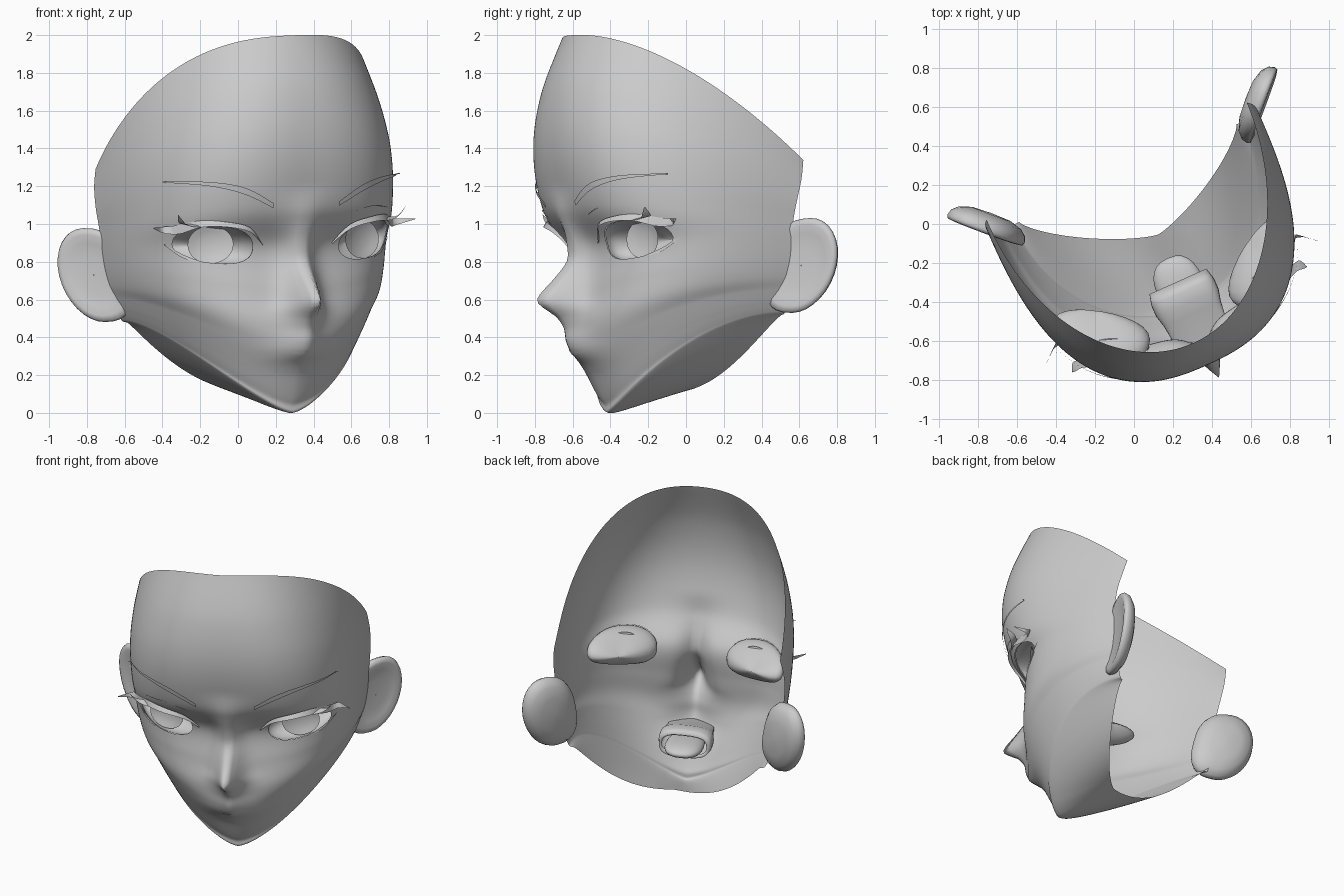
import bpy, bmesh, math
from mathutils import Matrix, Vector
from mathutils.bvhtree import BVHTree

if "Cube" in bpy.data.objects:
    bpy.data.objects.remove(bpy.data.objects["Cube"])

# Head is modelled symmetric, then turned and slightly rolled
M = (Matrix.Translation((0.062, 0.028, 0.8)) @ Matrix.Rotation(math.radians(24.2), 4, 'Z')
     @ Matrix.Rotation(-0.033, 4, 'Y') @ Matrix.Translation((0, 0, -0.8)))
EU, EZ, EW, EH, TILT = .435, .903, .185, .097, .12  # eye opening


def finish(name, bm):
    bmesh.ops.recalc_face_normals(bm, faces=bm.faces)
    bm.transform(M)
    me = bpy.data.meshes.new(name)
    bm.to_mesh(me)
    bm.free()
    for p in me.polygons:
        p.use_smooth = True
    ob = bpy.data.objects.new(name, me)
    bpy.context.collection.objects.link(ob)
    return ob


def loft(name, rings, closed=True, cap=False):
    bm = bmesh.new()
    vs = [[bm.verts.new(p) for p in r] for r in rings]
    n = len(vs[0])
    for a, b in zip(vs, vs[1:]):
        for i in range(n if closed else n - 1):
            j = (i + 1) % n
            bm.faces.new((a[i], a[j], b[j], b[i]))
    if cap:
        bm.faces.new(vs[-1])
    bmesh.ops.remove_doubles(bm, verts=bm.verts, dist=1e-5)
    return finish(name, bm)


def spline(keys, x):
    i = min(int(x), len(keys) - 2)
    t = x - i
    p = [keys[max(0, min(len(keys) - 1, i + k))] for k in (-1, 0, 1, 2)]
    return [0.5 * (2 * b + (c - a) * t + (2 * a - 5 * b + 4 * c - d) * t * t
                   + (3 * b - a - 3 * c + d) * t ** 3) for a, b, c, d in zip(*p)]


def table(tab, z):
    for i, (a, b) in enumerate(zip(tab, tab[1:])):
        if a[0] <= z <= b[0]:
            return spline(tab, i + (z - a[0]) / (b[0] - a[0]))[1:]
    return 0, 0.1


def power(c, e):
    return math.copysign(abs(c) ** e, c)


# Face rows: front height, front depth, half width, back position, back height, roundness, rise
ROWS = [(.11, .10, .61, .25, .50, 1.3, 2.3), (0, .46, .635, .25, .505, 1.95, 1.45),
        (.05, .51, .65, .25, .525, 2.05, 1.45), (.17, .57, .672, .25, .575, 2.15, 1.45),
        (.31, .635, .695, .25, .64, 2.25, 1.4), (.45, .655, .715, .25, .70, 2.4, 1.4),
        (.65, .63, .732, .25, .79, 2.6, 1.4), (.88, .615, .745, .25, .91, 2.8, 1.4),
        (1.1, .745, .752, .26, 1.01, 2.75, 1.4), (1.4, .81, .758, .28, 1.11, 2.6, 1.4),
        (1.7, .785, .75, .31, 1.22, 2.3, 1.4), (2, .68, .73, .33, 1.315, 2.0, 1.4)]
# Nose and lips: height, projection, width
NOSE = [(.2, 0, .13), (.26, .015, .13), (.31, .055, .12), (.34, .07, .12), (.38, .08, .11),
        (.45, .09, .1), (.51, .14, .095), (.56, .225, .085), (.6, .262, .075), (.7, .185, .075),
        (.8, .115, .08), (.9, .1, .085), (1.02, .05, .12), (1.2, 0, .15)]


def face_row(x):
    z0, F, W, vb, zb, n, e = spline(ROWS, x)
    t = max(0, min(1, (z0 - .3) / 1.2)) if x > 1 else 0
    out = []
    for i in range(-46, 47):
        a = math.pi / 2 * (abs(i) / 46) ** 1.15
        su = math.sin(a) ** (2 / n)
        fv = 1 - max(0, math.cos(a)) ** (2 / n)
        f = (1 - t) * su ** e + t * fv ** 1.35
        u = math.copysign(W * su, i)
        z = max(0, z0 + (zb - z0) * f)
        h, w = table(NOSE, z) if x > 1.5 else (0, .1)
        v = -F + (vb + F) * fv - h * math.exp(-(abs(u) / w) ** 1.5)
        out.append((u, v, z))
    return out


def eye_r(u, z):
    du = abs(abs(u) - EU) / EW
    dz = abs(z - EZ - TILT * (abs(u) - EU)) / EH
    return (du ** 2.3 + dz ** 2.3) ** (1 / 2.3)


# Face shell with snapped eye openings
bm = bmesh.new()
per = 9
grid = [[bm.verts.new(p) for p in face_row(k / per)] for k in range((len(ROWS) - 1) * per + 1)]
for a, b in zip(grid, grid[1:]):
    for i in range(len(a) - 1):
        bm.faces.new((a[i], a[i + 1], b[i + 1], b[i]))
for k in range(3):  # soften the jaw ridge
    bmesh.ops.smooth_vert(bm, verts=[v for r in grid[3:26] for v in r[1:-1] if abs(v.co.x) > .12], factor=.5,
                          use_axis_x=True, use_axis_y=True, use_axis_z=True)
bm.normal_update()
BVH = BVHTree.FromBMesh(bm)


def on_face(u, z, off=0):
    r = math.copysign(min(abs(u), .67), u)
    hit = BVH.ray_cast(Vector((r, -3, z)), Vector((0, 1, 0)))[0]
    return Vector((u, (hit.y if hit else -.5) - off, z))


hole = []
for f in bm.faces:
    c = f.calc_center_median()
    if c.y < -.2 and eye_r(c.x, c.z) < 1:
        hole.append(f)
inside = set(hole)
rim = {v for f in hole for v in f.verts if any(g not in inside for g in v.link_faces)}
bmesh.ops.delete(bm, geom=hole, context='FACES')
for v in rim:
    r = eye_r(v.co.x, v.co.z)
    u = math.copysign(EU + (abs(v.co.x) - EU) / r, v.co.x)
    v.co = on_face(u, EZ + (v.co.z - EZ) / r)
finish("face", bm)


def ribbon(name, low, up, s=1, steps=20):
    rings = []
    for k in range(steps + 1):
        x = k / steps * (len(low) - 1)
        a, b = spline(low, x), spline(up, x)
        ring = []
        for w in (0, .5, 1):
            u, z, o = [p + (q - p) * w for p, q in zip(a, b)]
            ring.append(on_face(s * u, z, o))
        rings.append(ring)
    loft(name, rings, closed=False)


for s, side in ((-1, "left"), (1, "right")):
    # Eye white: bowl behind the opening
    edge = []
    for k in range(48):
        a = 2 * math.pi * k / 48
        du = EW * power(math.cos(a), 2 / 2.3)
        edge.append(on_face(s * (EU + du), EZ + TILT * du + EH * power(math.sin(a), 2 / 2.3), -.004))
    mid = Vector((s * EU, -.50, EZ))
    rings = []
    for k in range(9):
        b = math.pi / 2 * k / 8
        r = max(.01, math.cos(b)) * (1 + .3 * math.sin(2 * b))
        rings.append([mid + (p - mid) * r + Vector((0, .18 * math.sin(b), 0)) for p in edge])
    loft("eye_white_" + side, rings, cap=True)

    # Iris: shallow dish turned a little outwards
    rings = []
    for r, d in ((.115, 0), (.08, .012), (.045, .02), (.004, .022)):
        rings.append([Vector((s * (.44 + r * math.cos(a)), -.48 + .35 * r * math.cos(a) + d,
                              .905 + .88 * r * math.sin(a))) for a in [math.pi * k / 16 for k in range(32)]])
    loft("iris_" + side, rings, cap=True)

    # Brow
    ribbon("brow_" + side, [(.19, 1.09, .012), (.34, 1.165, .012), (.5, 1.215, .015), (.69, 1.243, .05)],
           [(.19, 1.115, .012), (.34, 1.2, .012), (.5, 1.238, .015), (.69, 1.247, .05)], s)
    # Upper lashes with two outer spikes
    ribbon("upper_lash_" + side,
           [(.2, .89, .02), (.29, .965, .035), (.42, .997, .05), (.54, 1.0, .05), (.63, .965, .05), (.76, 1.0, .12)],
           [(.2, .895, .01), (.29, .99, .01), (.42, 1.025, .01), (.54, 1.035, .01), (.64, 1.01, .02), (.76, 1.005, .12)], s)
    ribbon("lash_spike_" + side, [(.50, 1.0, .03), (.60, 1.01, .09), (.66, 1.07, .17)],
           [(.58, 1.02, .02), (.635, 1.025, .09), (.66, 1.072, .17)], s, 8)
    # Lid crease and lower lash
    ribbon("lid_crease_" + side, [(.25, 1.04, .006), (.4, 1.08, .006), (.56, 1.07, .006)],
           [(.25, 1.042, .006), (.4, 1.087, .006), (.56, 1.072, .006)], s)
    ribbon("lower_lash_" + side, [(.5, .808, .005), (.58, .84, .012), (.65, .91, .015)],
           [(.5, .817, .005), (.575, .855, .006), (.65, .915, .015)], s)

    # Ear: shallow dished front, domed back, squarer where it meets the head
    d, n = Vector((.7 * s, .7, 0)), Vector((.7 * s, -.7, 0))
    rings = []
    for r, o in ((.01, .01), (.4, .01), (.68, .016), (.86, .026), (.97, .022), (1, .005),
                 (.96, -.025), (.8, -.055), (.5, -.075), (.01, -.08)):
        ring = []
        for k in range(32):
            a = 2 * math.pi * k / 32
            c, e = math.cos(a), math.sin(a)
            if c < 0:
                c, e = power(c, .8), power(e, .75)
            h = .25 * e * r
            ring.append(Vector((s * .77, .295, .755)) + d * (.2 * c * r + .22 * h) + n * o + Vector((0, 0, h)))
        rings.append(ring)
    loft("ear_" + side, rings, cap=True)

# Mouth line
ribbon("mouth_line", [(-.17, .347, .004), (-.085, .32, .004), (0, .308, .004), (.085, .32, .004), (.17, .347, .004)],
       [(-.17, .35, .004), (-.085, .338, .004), (0, .332, .004), (.085, .338, .004), (.17, .35, .004)])

# Mouth cavity, open at the back
rings = []
for v, w, h, z in ((None, .15, .012, .33), (-.54, .16, .06, .315), (-.48, .175, .085, .31), (-.42, .175, .09, .305),
                   (-.36, .16, .08, .3), (-.38, .145, .065, .3)):
    ring = []
    for k in range(32):
        a = math.pi * k / 16
        u, zz = w * power(math.cos(a), .7), z + h * power(math.sin(a), .7)
        ring.append(on_face(u, zz, -.012) if v is None else Vector((u, v, zz)))
    rings.append(ring)
loft("mouth_cavity", rings)

# Tongue
bm = bmesh.new()
bmesh.ops.create_uvsphere(bm, u_segments=24, v_segments=14, radius=1)
for v in bm.verts:
    v.co = Vector((.125 * power(v.co.x, .8), -.4 + .17 * power(v.co.y, .8), .29 + .045 * v.co.z))
finish("tongue", bm)
